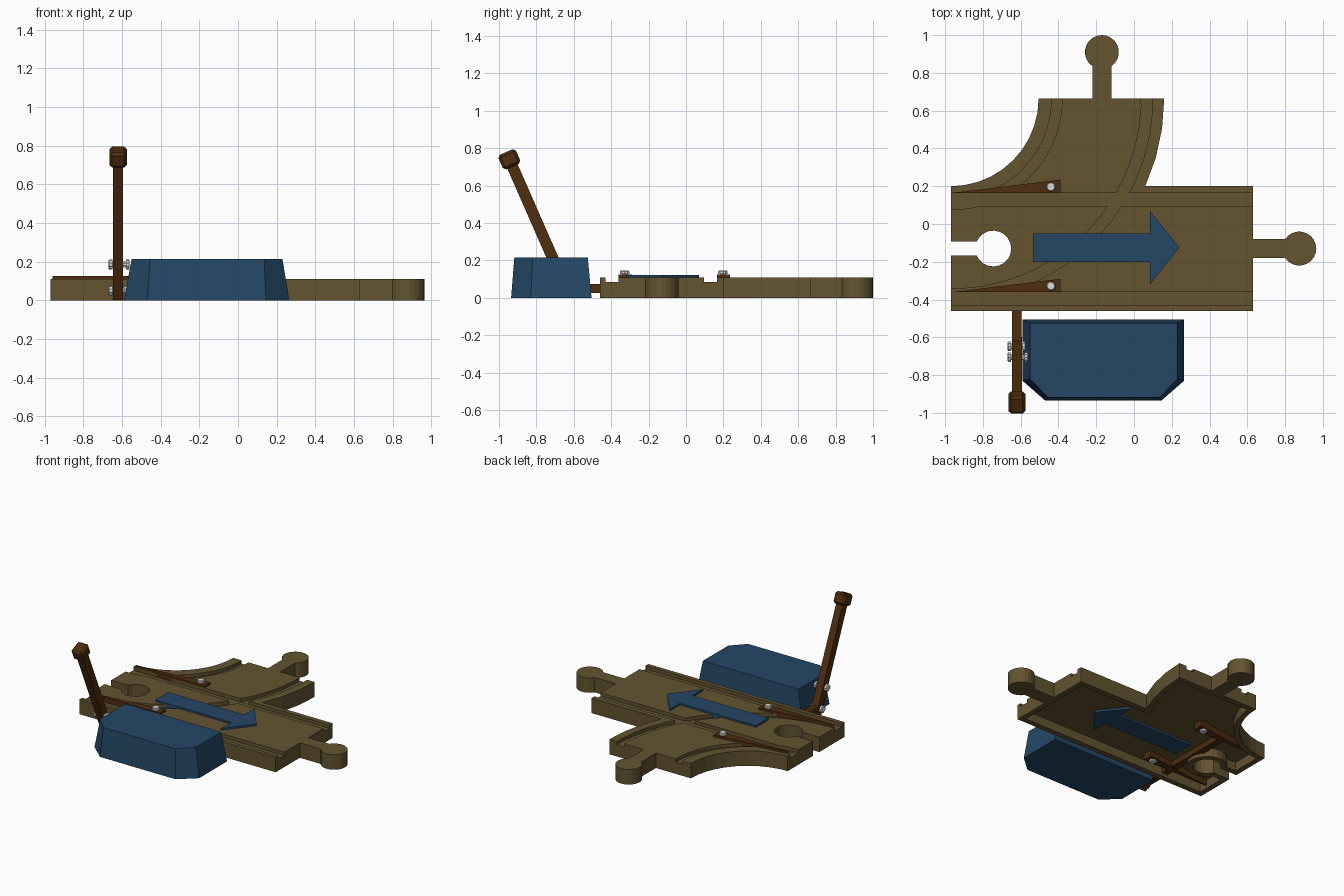
import bpy, bmesh, math
from mathutils import Matrix, Vector

if "Cube" in bpy.data.objects:
    bpy.data.objects.remove(bpy.data.objects["Cube"])


def material(name, rgb):
    m = bpy.data.materials.new(name)
    m.diffuse_color = (*rgb, 1)
    m.use_nodes = True
    m.node_tree.nodes["Principled BSDF"].inputs["Base Color"].default_value = m.diffuse_color
    return m


TAN = material("track_tan", (0.125, 0.087, 0.030))
BLUE = material("deep_blue", (0.017, 0.063, 0.130))
BROWN = material("dark_brown", (0.080, 0.027, 0.005))
STEEL = material("pale_steel", (0.72, 0.72, 0.72))


def finish(name, bm, mat):
    bmesh.ops.recalc_face_normals(bm, faces=bm.faces)
    me = bpy.data.meshes.new(name)
    bm.to_mesh(me)
    bm.free()
    me.materials.append(mat)
    ob = bpy.data.objects.new(name, me)
    bpy.context.collection.objects.link(ob)
    return ob


def prism(name, bottom, z0, z1, mat, top=None):
    """Solid between a bottom outline and a (possibly smaller) top outline."""
    bm = bmesh.new()
    lo = [bm.verts.new((x, y, z0)) for x, y in bottom]
    hi = [bm.verts.new((x, y, z1)) for x, y in (top or bottom)]
    bm.faces.new(lo)
    bm.faces.new(hi)
    n = len(lo)
    for i in range(n):
        bm.faces.new((lo[i], lo[(i + 1) % n], hi[(i + 1) % n], hi[i]))
    return finish(name, bm, mat)


def rect(x0, x1, y0, y1):
    return [(x0, y0), (x1, y0), (x1, y1), (x0, y1)]


def arc(cx, cy, r, a0, a1, n):
    return [(cx + r * math.cos(math.radians(a0 + (a1 - a0) * i / n)),
             cy + r * math.sin(math.radians(a0 + (a1 - a0) * i / n))) for i in range(n + 1)]


def box(name, size, matrix, mat, bevel=0):
    bm = bmesh.new()
    bmesh.ops.create_cube(bm, size=1, matrix=matrix @ Matrix.Diagonal((*size, 1)))
    if bevel:
        bmesh.ops.bevel(bm, geom=bm.edges[:], offset=bevel, segments=1, affect='EDGES')
    return finish(name, bm, mat)


def cut(ob, cutter):
    m = ob.modifiers.new("cut", 'BOOLEAN')
    m.operation, m.solver, m.object = 'DIFFERENCE', 'EXACT', cutter
    bpy.context.view_layer.objects.active = ob
    bpy.ops.object.modifier_apply(modifier=m.name)
    bpy.data.objects.remove(cutter)


# Track outline: straight road, curved branch, key-shaped socket, two pegs
CX, CY, MID = -0.97, 0.665, -0.13


def outline(d, pegs):
    left, right, back, front, end = CX + d, 0.63 - d, 0.20 - d, -0.46 + d, CY - d
    pts = [(left, front), (right, front)]
    if pegs:
        pts += [(right, MID - 0.05)] + arc(0.875, MID, 0.09, -146, 146, 18) + [(right, MID + 0.05)]
    pts.append((right, back))
    ro, ri = 1.13 - d, 0.465 + d
    pts += arc(CX, CY, ro, math.degrees(math.asin((back - CY) / ro)),
               math.degrees(math.asin((end - CY) / ro)), 3)
    if pegs:
        pts += [(-0.12, end)] + arc(-0.17, 0.91, 0.09, -56, 236, 18) + [(-0.22, end)]
    pts += arc(CX, CY, ri, math.degrees(math.asin((end - CY) / ri)),
               -math.degrees(math.acos(d / ri)), 10)
    r, h = 0.095 + d, 0.0375 + d
    a = math.degrees(math.asin(h / r))
    pts += [(left, MID + h)] + arc(-0.745, MID, r, 180 - a, -180 + a, 18) + [(left, MID - h)]
    return pts


track = prism("track", outline(0, True), 0, 0.11, TAN)
cut(track, prism("hollow", outline(0.04, False), -0.1, 0.065, TAN))

# Wheel grooves, straight and curved
for y0, y1 in ((0.095, 0.165), (-0.43, -0.36)):
    cut(track, prism("groove", rect(-1.1, 0.75, y0, y1), 0.085, 0.2, TAN))
for r0, r1 in ((0.535, 0.59), (1.01, 1.07)):
    ring = arc(CX, CY, r0, -94, 4, 14) + arc(CX, CY, r1, 4, -94, 14)
    cut(track, prism("groove", ring, 0.086, 0.2, TAN))

# Direction arrow let into the road
prism("arrow", [(-0.535, -0.20), (0.085, -0.20), (0.085, -0.32), (0.24, -0.125),
                (0.085, 0.07), (0.085, -0.05), (-0.535, -0.05)], 0.05, 0.123, BLUE)

# Lever housing with sloping sides
prism("lever_housing",
      [(-0.59, -0.505), (0.265, -0.505), (0.265, -0.83), (0.145, -0.935), (-0.47, -0.935), (-0.59, -0.83)],
      0, 0.215, BLUE,
      top=[(-0.55, -0.525), (0.23, -0.525), (0.23, -0.82), (0.135, -0.918), (-0.455, -0.918), (-0.55, -0.82)])


def screw(name, centre, length, axis):
    """Screw with a chamfered, fluted head at each end."""
    bm = bmesh.new()
    prof = [(0.021, 0), (0.026, 0.005), (0.026, 0.02), (0.016, 0.02)]
    prof += [(r, length - z) for r, z in reversed(prof)]
    rot = Vector((0, 0, 1)).rotation_difference(Vector(axis)).to_matrix()
    rings, n = [], 20
    for r, z in prof:
        rings.append([bm.verts.new(Vector(centre) + rot @ Vector((
            r * (1 - 0.12 * (i % 2)) * math.cos(math.tau * i / n),
            r * (1 - 0.12 * (i % 2)) * math.sin(math.tau * i / n), z - length / 2))) for i in range(n)])
    for a, b in zip(rings, rings[1:]):
        for i in range(n):
            bm.faces.new((a[i], a[(i + 1) % n], b[(i + 1) % n], b[i]))
    bm.faces.new(rings[0])
    bm.faces.new(rings[-1])
    finish(name, bm, STEEL)


# Switch blades and their screws
for side, y in (("back", 0.165), ("front", -0.36)):
    prism(f"{side}_blade", [(-0.96, y), (-0.388, y), (-0.388, y + 0.07)], 0.02, 0.125, BROWN)
    screw(f"{side}_blade_screw", (-0.44, y + 0.032, 0.076), 0.142, (0, 0, 1))

# Push rod under the track
LX = -0.62
prism("push_rod", rect(LX - 0.025, LX + 0.025, -0.66, 0.17), 0.025, 0.075, BROWN)

# Tilted lever with knob and pivot screws
tilt = Matrix.Translation((LX, -0.625, 0.013)) @ Matrix.Rotation(math.radians(23.7), 4, 'X')
box("lever", (0.052, 0.06, 0.77), tilt @ Matrix.Translation((0, 0, 0.385)), BROWN)
box("lever_knob", (0.09, 0.102, 0.085), tilt @ Matrix.Translation((0, 0, 0.795)), BROWN, 0.014)
screw("lever_pivot_screw", (-0.615, -0.705, 0.185), 0.11, (1, 0, 0))
screw("push_rod_screw", (-0.62, -0.648, 0.05), 0.10, (1, 0, 0))
